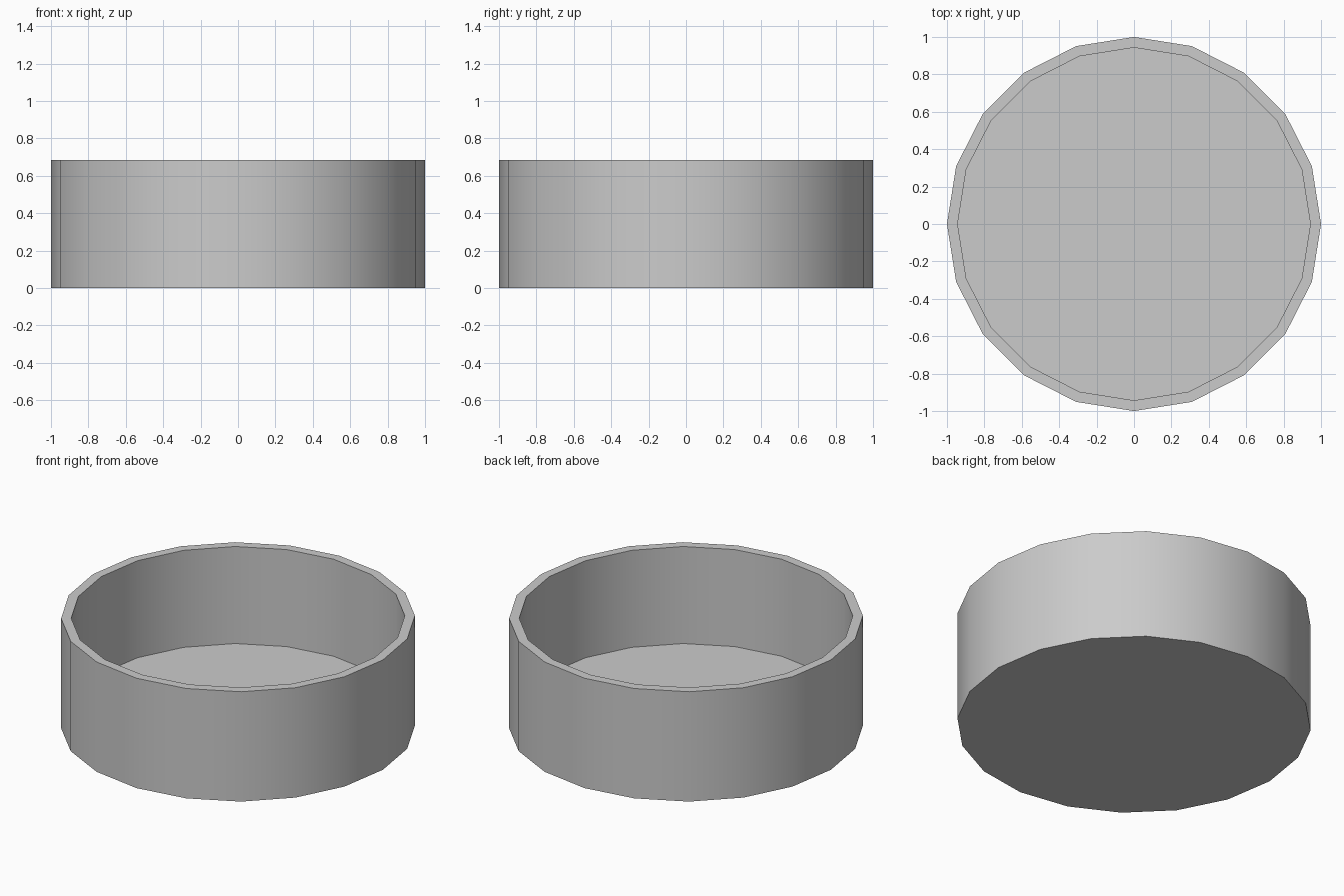
import bpy, bmesh, math

if "Cube" in bpy.data.objects:
    bpy.data.objects.remove(bpy.data.objects["Cube"])

SIDES = 20
R_OUT, R_IN = 1.0, 0.943
HEIGHT, FLOOR = 0.685, 0.08


def ring(bm, radius, z):
    return [bm.verts.new((radius * math.cos(2 * math.pi * i / SIDES),
                          radius * math.sin(2 * math.pi * i / SIDES), z))
            for i in range(SIDES)]


# Profile from the outer base, up over the rim, down to the inside floor
bm = bmesh.new()
rings = [ring(bm, r, z) for r, z in
         ((R_OUT, 0), (R_OUT, HEIGHT), (R_IN, HEIGHT), (R_IN, FLOOR))]
for a, b in zip(rings, rings[1:]):
    for i in range(SIDES):
        j = (i + 1) % SIDES
        bm.faces.new((a[i], a[j], b[j], b[i]))

# Underside and inside floor
bm.faces.new(rings[0][::-1])
bm.faces.new(rings[-1])
bmesh.ops.recalc_face_normals(bm, faces=bm.faces)

mesh = bpy.data.meshes.new("round_dish")
bm.to_mesh(mesh)
bm.free()
dish = bpy.data.objects.new("round_dish", mesh)
bpy.context.collection.objects.link(dish)

# Smooth walls, sharp rim and base edges
bpy.context.view_layer.objects.active = dish
dish.select_set(True)
bpy.ops.object.shade_smooth_by_angle(angle=math.radians(30))
